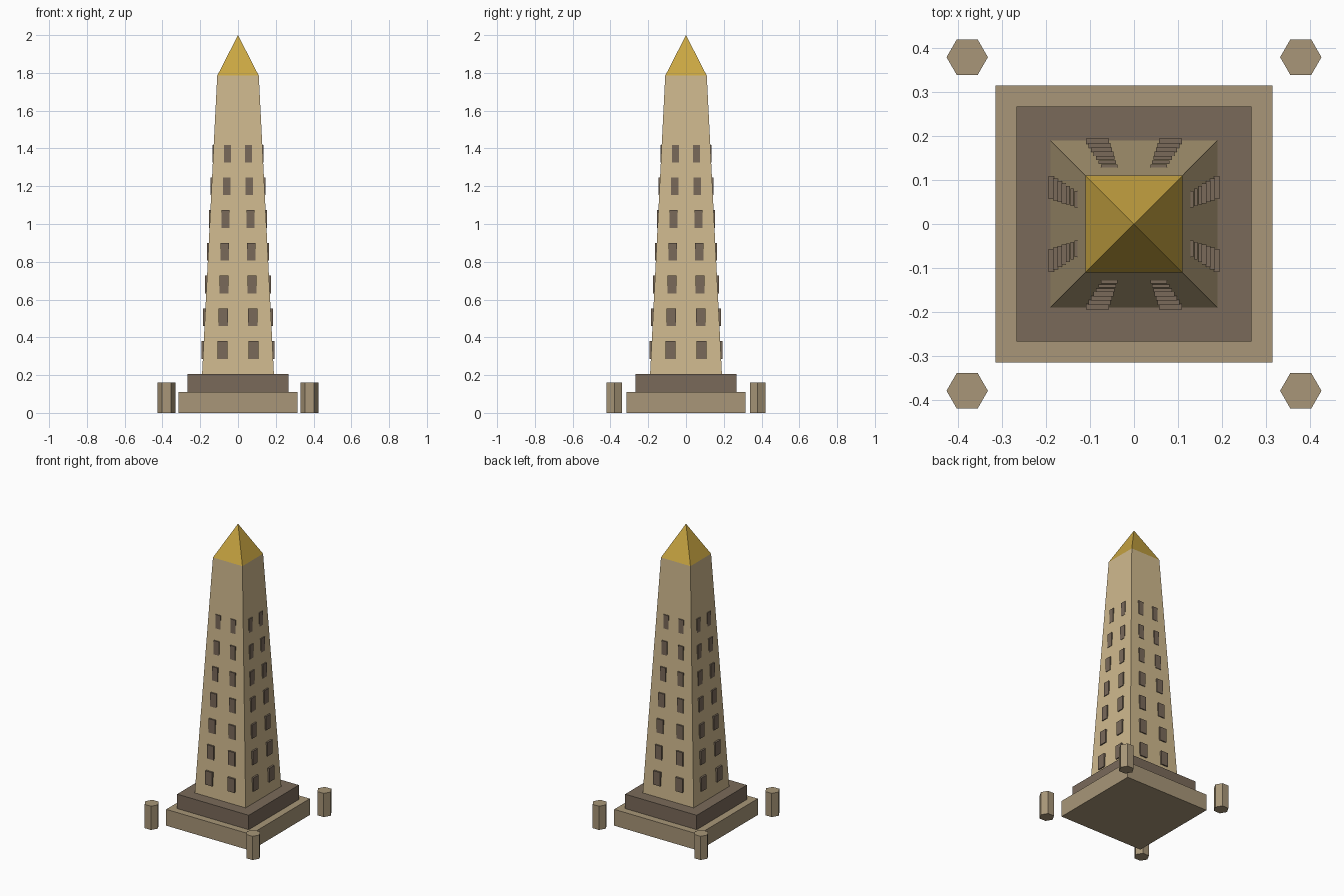
import bpy
from math import pi, radians, sqrt
from mathutils import Matrix

cube = bpy.data.objects.get("Cube")
if cube:
    bpy.data.objects.remove(cube, do_unlink=True)


def make_material(name, rgb):
    linear = [((c / 255 + 0.055) / 1.055) ** 2.4 for c in rgb] + [1.0]
    mat = bpy.data.materials.new(name)
    mat.use_nodes = True
    mat.diffuse_color = linear
    mat.node_tree.nodes["Principled BSDF"].inputs["Base Color"].default_value = linear
    return mat


sandstone = make_material("sandstone", (207, 185, 142))
worn_stone = make_material("worn_stone", (168, 150, 120))
dark_stone = make_material("dark_stone", (122, 106, 90))
gold = make_material("gold", (201, 166, 66))


def finish(name, mat):
    obj = bpy.context.object
    obj.name = obj.data.name = name
    obj.data.materials.append(mat)
    return obj


def square_block(name, mat, z0, z1, half0, half1):
    """Four-sided block, tapering from half width half0 to half1."""
    bpy.ops.mesh.primitive_cone_add(
        vertices=4, radius1=half0 * sqrt(2), radius2=half1 * sqrt(2),
        depth=z1 - z0, location=(0, 0, (z0 + z1) / 2), rotation=(0, 0, pi / 4))
    return finish(name, mat)


# Stepped base, tapering shaft and pyramid cap
square_block("lower_plinth", worn_stone, 0, 0.11, 0.315, 0.315)
square_block("upper_plinth", dark_stone, 0.11, 0.207, 0.267, 0.267)
square_block("shaft", sandstone, 0.207, 1.785, 0.19, 0.11)
square_block("cap", gold, 1.785, 2.0, 0.11, 0)

# Window blocks: pairs in rows on all four faces, narrowing upward
ROWS = 7
for side_index, side in enumerate(("front", "left", "back", "right")):
    turn = Matrix.Rotation(side_index * pi / 2, 4, 'Z')
    for row in range(ROWS):
        t = row / (ROWS - 1)
        outer = 0.194 - 0.059 * t
        spread = 0.083 - 0.027 * t
        width = 0.053 - 0.016 * t
        z = 0.333 + 1.04 * t
        for sign in (-1, 1):
            bpy.ops.mesh.primitive_cube_add(size=1)
            window = finish(f"{side}_window", dark_stone)
            depth = 0.03
            window.matrix_world = (
                turn @ Matrix.Translation((sign * spread, depth / 2 - outer, z))
                @ Matrix.Diagonal((width, depth, 0.093, 1)))

# Hexagonal corner posts
for x_sign in (-1, 1):
    for y_sign in (-1, 1):
        bpy.ops.mesh.primitive_cylinder_add(
            vertices=6, radius=0.047, depth=0.16,
            location=(x_sign * 0.379, y_sign * 0.379, 0.08),
            rotation=(0, 0, radians(30)))
        finish("corner_post", worn_stone)
